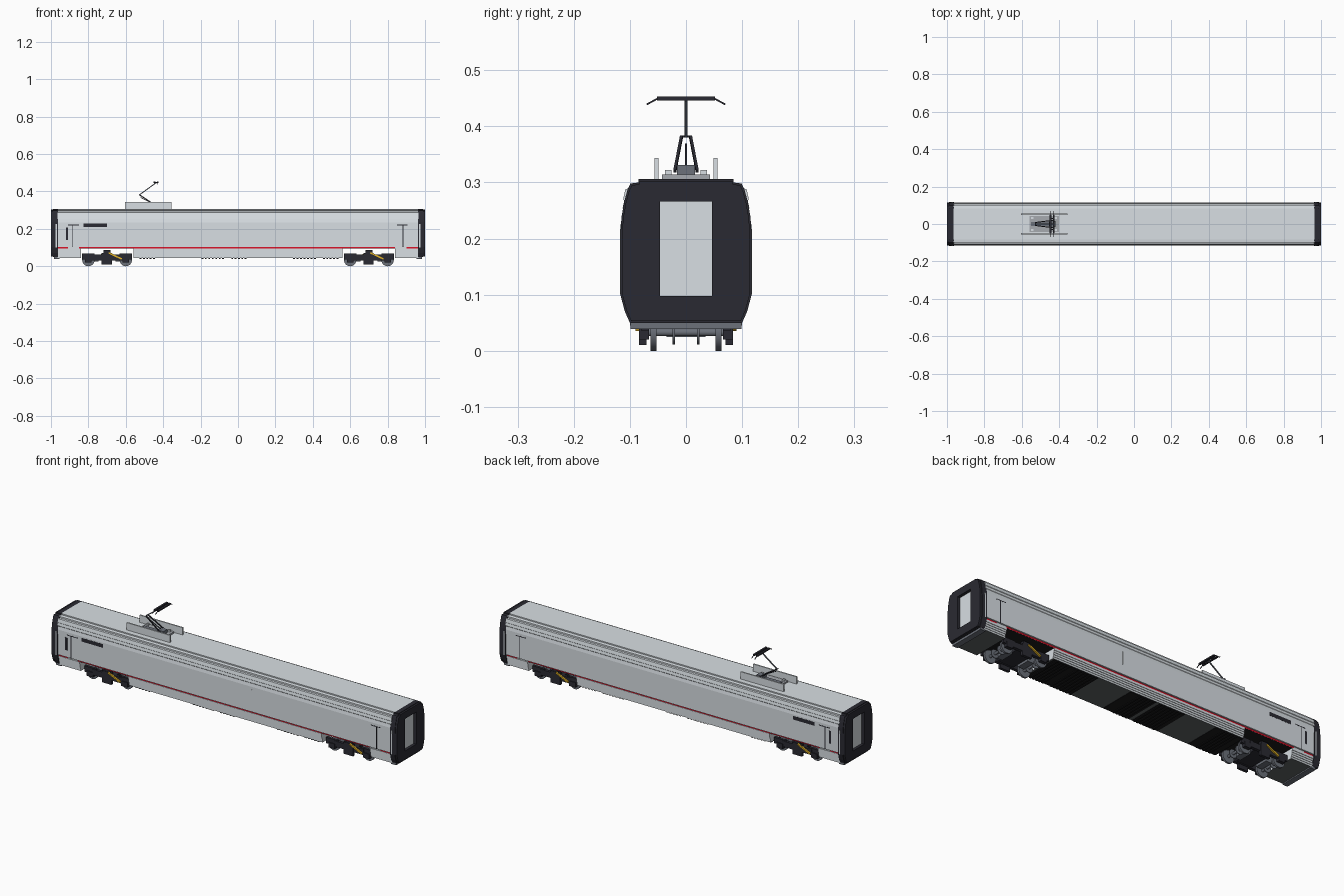
import bpy, bmesh, math
from mathutils import Vector, Matrix

cube = bpy.data.objects.get("Cube")
if cube:
    bpy.data.objects.remove(cube, do_unlink=True)


def material(name, r, g, b):
    m = bpy.data.materials.new(name)
    m.use_nodes = True
    m.diffuse_color = (r, g, b, 1)
    bsdf = next(n for n in m.node_tree.nodes if n.type == 'BSDF_PRINCIPLED')
    bsdf.inputs["Base Color"].default_value = (r, g, b, 1)
    return m


SILVER = material("silver grey", 0.69, 0.735, 0.77)
GREY = material("mid grey", 0.38, 0.40, 0.43)
DARK = material("charcoal", 0.023, 0.023, 0.032)
FLOOR = material("floor grey", 0.11, 0.123, 0.126)
BLACK = material("black", 0.010, 0.010, 0.011)
STEEL = material("steel grey", 0.15, 0.165, 0.195)
RED = material("red", 0.72, 0.006, 0.022)
YELLOW = material("yellow", 0.80, 0.47, 0.02)


def finish(name, bm, *mats):
    bmesh.ops.recalc_face_normals(bm, faces=bm.faces[:])
    me = bpy.data.meshes.new(name)
    bm.to_mesh(me)
    bm.free()
    for m in mats:
        me.materials.append(m)
    ob = bpy.data.objects.new(name, me)
    bpy.context.collection.objects.link(ob)
    return ob


def add_box(bm, x0, x1, y0, y1, z0, z1):
    mat = Matrix.Translation(((x0 + x1) / 2, (y0 + y1) / 2, (z0 + z1) / 2))
    mat = mat @ Matrix.Diagonal((x1 - x0, y1 - y0, z1 - z0, 1))
    bmesh.ops.create_cube(bm, size=1, matrix=mat)


def boxes(name, mat, specs, mirror=False):
    """Boxes in one object; mirror copies them to the other side in y."""
    bm = bmesh.new()
    for x0, x1, y0, y1, z0, z1 in specs:
        add_box(bm, x0, x1, y0, y1, z0, z1)
        if mirror:
            add_box(bm, x0, x1, -y1, -y0, z0, z1)
    return finish(name, bm, mat)


def add_beam(bm, a, b, w, h):
    a, b = Vector(a), Vector(b)
    d = b - a
    mat = Matrix.Translation((a + b) / 2) @ d.to_track_quat('Z', 'Y').to_matrix().to_4x4()
    bmesh.ops.create_cube(bm, size=1, matrix=mat @ Matrix.Diagonal((w, h, d.length, 1)))


def add_prism(bm, pts, x0, x1):
    f = bm.faces.new([bm.verts.new((x0, y, z)) for y, z in pts])
    ext = bmesh.ops.extrude_face_region(bm, geom=[f])
    verts = [v for v in ext["geom"] if isinstance(v, bmesh.types.BMVert)]
    bmesh.ops.translate(bm, verts=verts, vec=(x1 - x0, 0, 0))


def hull(name, half, x0, x1, under):
    """Symmetric prism along x, with a different colour on its lowest face."""
    bm = bmesh.new()
    add_prism(bm, half + [(-y, z) for y, z in reversed(half)], x0, x1)
    ob = finish(name, bm, SILVER, under)
    low = half[0][1]
    for p in ob.data.polygons:
        if abs(p.normal.z) > 0.9 and abs(p.center.z - low) < 1e-4:
            p.material_index = 1
    return ob


# Body shell: walls overhanging a waist recess, stepped shoulders, roof
upper = [(0.107, 0.095), (0.107, 0.104), (0.115, 0.104), (0.115, 0.235), (0.112, 0.252),
         (0.113, 0.254), (0.110, 0.268), (0.112, 0.270), (0.108, 0.288), (0.100, 0.290),
         (0.100, 0.298), (0.084, 0.300), (0.084, 0.306)]
hull("body_shell", upper, -0.966, 0.966, BLACK)

# Stepped skirts, leaving open bays for the bogies
skirt = [(0.098, 0.045), (0.100, 0.045)]
for i, y in enumerate((0.1025, 0.105, 0.1075, 0.110)):
    z = 0.054 + i * 0.010
    skirt += [(skirt[-1][0], z), (y, z)]
skirt.append((0.110, 0.0955))
for name, x0, x1 in (("skirt_middle", -0.56, 0.56), ("skirt_rear", -0.966, -0.84),
                     ("skirt_front", 0.84, 0.966)):
    hull(name, skirt, x0, x1, FLOOR)

# Gangway ends: dark ring with a recessed pale door
end = [(0, 0.306), (0.085, 0.306), (0.085, 0.300), (0.099, 0.298), (0.104, 0.288),
       (0.110, 0.266), (0.115, 0.238), (0.117, 0.205), (0.117, 0.100), (0.109, 0.070),
       (0.100, 0.050), (0, 0.050)]
hole = [(0, 0.098), (0.046, 0.098), (0.046, 0.266), (0, 0.266)]
for s, tag in ((1, "left"), (-1, "right")):
    bm = bmesh.new()
    for x0, x1, k in ((0.962, 0.990, 1.0), (0.990, 1.0, 0.975)):
        outer = [(y * k, 0.178 + (z - 0.178) * k) for y, z in end]
        for m in (1, -1):
            add_prism(bm, [(m * y, z) for y, z in outer + hole], s * x0, s * x1)
    finish("gangway_" + tag, bm, DARK)
    xa, xb = sorted((s * 0.967, s * 0.985))
    boxes("end_door_" + tag, SILVER, [(xa, xb, -0.046, 0.046, 0.098, 0.266)])
    xa, xb = sorted((s * 0.955, s * 0.985))
    boxes("end_sill_" + tag, STEEL, [(xa, xb, -0.099, 0.099, 0.039, 0.050)])
    xa, xb = sorted((s * 0.968, s * 0.975))
    boxes("end_strip_" + tag, SILVER, [(xa, xb, 0.112, 0.1176, 0.100, 0.225)], True)

# Red waist stripe in the recess, broken at the doors
boxes("waist_stripe", RED, [(x0, x1, 0.105, 0.1078, 0.0955, 0.1038) for x0, x1 in
                            ((-0.964, -0.91), (-0.85, 0.84), (0.90, 0.964))], True)

# Door outlines, destination signs, door windows and panel ridges
P0, P1 = 0.112, 0.1155
boxes("door_lines", DARK, [(-0.91, -0.85, P0, P1, 0.218, 0.222), (-0.888, -0.884, P0, P1, 0.104, 0.218),
                           (0.85, 0.905, P0, P1, 0.218, 0.222), (0.880, 0.884, P0, P1, 0.104, 0.218)], True)
boxes("door_window", DARK, [(-0.92, -0.908, P0, P1, 0.14, 0.206)], True)
boxes("side_sign", DARK, [(-0.825, -0.70, P0, P1, 0.209, 0.228)], True)
boxes("panel_ridges", SILVER, [(x, x + 0.003, P0, P1, 0.155, 0.22)
                               for x in (-0.31, 0.16, 0.65)], True)

# Underfloor equipment panels, with cross ribs below some of them
boxes("underfloor_panels", BLACK, [(a, b, -0.097, 0.097, 0.0435, 0.047) for a, b in
                                   ((-0.56, -0.40), (-0.22, -0.07), (-0.05, 0.10), (0.29, 0.55))])
ribs = []
for a, b in ((-0.53, -0.44), (-0.20, -0.07), (-0.04, 0.05), (0.29, 0.42), (0.45, 0.54)):
    n = round((b - a) / 0.018)
    for i in range(n):
        x = a + (i + 0.5) * (b - a) / n
        ribs.append((x - 0.005, x + 0.005, -0.097, 0.097, 0.040, 0.045))
boxes("underfloor_ribs", BLACK, ribs)

# Bogies
for cx, tag in ((-0.70, "right"), (0.70, "left")):
    bm = bmesh.new()
    for dx in (-0.10, 0.10):
        for y, r, w in [(m * 0.058, 0.033, 0.010) for m in (1, -1)] + \
                       [(m * 0.022, 0.022, 0.004) for m in (1, -1)] + [(0, 0.007, 0.14)]:
            mat = Matrix.Translation((cx + dx, y, 0.033)) @ Matrix.Rotation(math.pi / 2, 4, 'X')
            bmesh.ops.create_cone(bm, cap_ends=True, segments=24, radius1=r, radius2=r,
                                  depth=w, matrix=mat)
    wheels = finish("wheelsets_" + tag, bm, STEEL)
    bpy.ops.object.select_all(action='DESELECT')
    wheels.select_set(True)
    bpy.context.view_layer.objects.active = wheels
    bpy.ops.object.shade_smooth_by_angle()

    # Side frames, axle boxes, bolster and dampers
    side = [(cx - 0.085, cx + 0.085, 0.066, 0.082, 0.032, 0.062),
            (cx - 0.030, cx + 0.025, 0.070, 0.084, 0.010, 0.072),
            (cx - 0.018, cx + 0.018, 0.060, 0.082, 0.070, 0.086)]
    for dx in (-0.10, 0.10):
        side += [(cx + dx - 0.034, cx + dx + 0.034, 0.066, 0.080, 0.036, 0.067),
                 (cx + dx - 0.018, cx + dx + 0.018, 0.066, 0.084, 0.020, 0.046)]
    boxes("bogie_frame_" + tag, DARK, side, True)
    boxes("bogie_bolster_" + tag, DARK, [(cx - 0.045, cx + 0.045, -0.070, 0.070, 0.036, 0.062),
                                         (cx - 0.018, cx + 0.018, -0.030, 0.030, 0.060, 0.086)])
    boxes("traction_motors_" + tag, STEEL, [(cx + m * 0.064 - 0.018, cx + m * 0.064 + 0.018,
                                             -0.035, 0.035, 0.025, 0.055) for m in (1, -1)])
    bm = bmesh.new()
    for m in (1, -1):
        add_beam(bm, (cx + m * 0.008, -m * 0.086, 0.072), (cx + m * 0.078, -m * 0.086, 0.039), 0.008, 0.008)
    finish("yellow_damper_" + tag, bm, YELLOW)

# Roof equipment: side screens, base plate and insulators
boxes("roof_screens", SILVER, [(-0.605, -0.355, 0.049, 0.056, 0.304, 0.344)], True)
boxes("pantograph_base", GREY, [(-0.56, -0.40, -0.043, 0.043, 0.304, 0.314)])
boxes("insulators", SILVER, [(x, x + 0.012, 0.026, 0.037, 0.313, 0.322) for x in (-0.55, -0.425)], True)
boxes("pantograph_pivot", STEEL, [(-0.455, -0.42, -0.016, 0.016, 0.314, 0.331),
                                  (-0.55, -0.42, -0.012, 0.012, 0.313, 0.318)])

# Pantograph arms
bm = bmesh.new()
for m in (1, -1):
    add_beam(bm, (-0.432, m * 0.020, 0.320), (-0.527, m * 0.008, 0.382), 0.005, 0.005)
add_beam(bm, (-0.44, 0, 0.328), (-0.520, 0, 0.368), 0.003, 0.003)
add_beam(bm, (-0.527, -0.010, 0.382), (-0.527, 0.010, 0.382), 0.004, 0.004)
finish("pantograph_lower_arm", bm, DARK)
bm = bmesh.new()
add_beam(bm, (-0.527, 0, 0.382), (-0.437, 0, 0.447), 0.005, 0.005)
finish("pantograph_upper_arm", bm, STEEL)

# Collector head with drooping horns
bm = bmesh.new()
for x in (-0.447, -0.429):
    add_box(bm, x - 0.005, x + 0.005, -0.052, 0.052, 0.446, 0.453)
    for m in (1, -1):
        add_beam(bm, (x, m * 0.050, 0.450), (x, m * 0.070, 0.439), 0.003, 0.003)
for y in (-0.03, 0, 0.03):
    add_box(bm, -0.447, -0.429, y - 0.002, y + 0.002, 0.446, 0.450)
finish("collector_head", bm, DARK)
